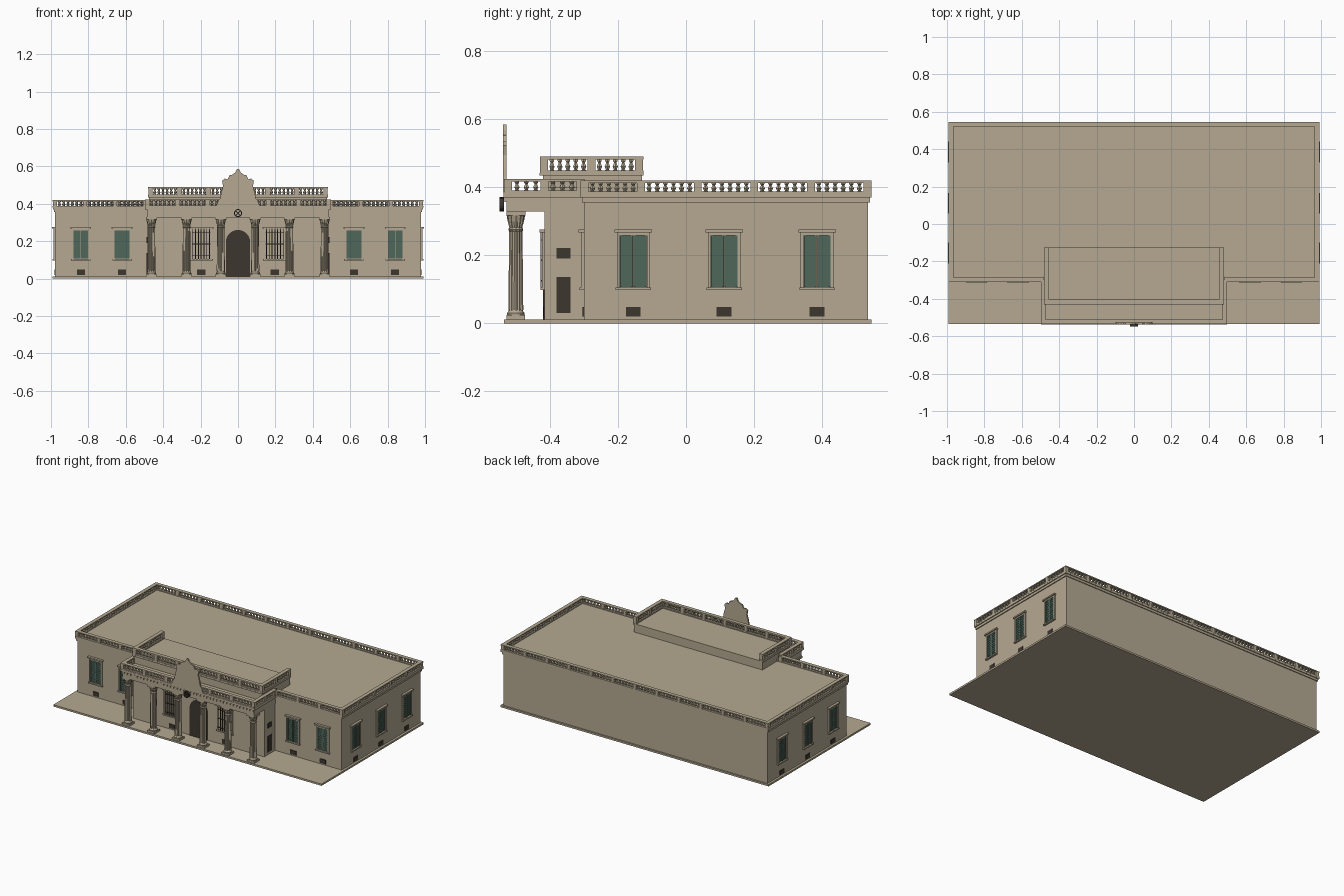
import bpy, bmesh, math
from mathutils import Matrix, Vector

old = bpy.data.objects.get("Cube")
if old:
    bpy.data.objects.remove(old)


def material(name, rgb):
    m = bpy.data.materials.new(name)
    m.use_nodes = True
    m.diffuse_color = (*rgb, 1)
    m.node_tree.nodes["Principled BSDF"].inputs["Base Color"].default_value = (*rgb, 1)
    return m


STONE = material("tan stone", (0.46, 0.395, 0.285))
GREEN = material("shutter green", (0.08, 0.135, 0.105))
DARK = material("dark brown", (0.048, 0.037, 0.029))
I = Matrix.Identity(4)


def finish(name, bm, mat):
    bmesh.ops.recalc_face_normals(bm, faces=bm.faces)
    mesh = bpy.data.meshes.new(name)
    bm.to_mesh(mesh)
    bm.free()
    mesh.materials.append(mat)
    ob = bpy.data.objects.new(name, mesh)
    bpy.context.scene.collection.objects.link(ob)
    return ob


def box(bm, x0, x1, y0, y1, z0, z1, frame=I):
    c = Vector((x0 + x1, y0 + y1, z0 + z1)) / 2
    s = Matrix.Diagonal((x1 - x0, y1 - y0, z1 - z0, 1))
    bmesh.ops.create_cube(bm, size=1, matrix=frame @ Matrix.Translation(c) @ s)


def lathe(bm, x, y, profile, sides, flute=1.0):
    rings = []
    for r, z, fluted in profile:
        ring = []
        for i in range(sides):
            a = math.tau * i / sides
            k = r * (flute if fluted and i % 2 else 1)
            ring.append(bm.verts.new((x + k * math.cos(a), y + k * math.sin(a), z)))
        rings.append(ring)
    for lo, hi in zip(rings, rings[1:]):
        for i in range(sides):
            j = (i + 1) % sides
            bm.faces.new((lo[i], lo[j], hi[j], hi[i]))
    bm.faces.new(rings[0][::-1])
    bm.faces.new(rings[-1])


def prism(bm, outline, y0, y1):
    front = [bm.verts.new((x, y0, z)) for x, z in outline]
    back = [bm.verts.new((x, y1, z)) for x, z in outline]
    bm.faces.new(front)
    bm.faces.new(back[::-1])
    for i in range(len(front)):
        j = (i + 1) % len(front)
        bm.faces.new((front[i], back[i], back[j], front[j]))


# Ground slab
bm = bmesh.new()
box(bm, -0.993, 0.993, -0.535, 0.545, 0, 0.012)
finish("ground_slab", bm, STONE)

# Main block with stepped cornice
bm = bmesh.new()
box(bm, -0.978, 0.978, -0.3, 0.535, 0.01, 0.36)
box(bm, -0.984, 0.984, -0.305, 0.54, 0.355, 0.37)
box(bm, -0.99, 0.99, -0.31, 0.545, 0.37, 0.383)
finish("main_block", bm, STONE)

# Central block and raised roof
bm = bmesh.new()
box(bm, -0.485, 0.485, -0.415, -0.28, 0.01, 0.4)
box(bm, -0.475, 0.475, -0.42, -0.13, 0.37, 0.436)
box(bm, -0.48, 0.48, -0.43, -0.125, 0.434, 0.442)
finish("central_block", bm, STONE)

# Porch entablature with dentils and column blocks
COLUMN_X = [s * x for x in (0.092, 0.275, 0.463) for s in (-1, 1)]
bm = bmesh.new()
box(bm, -0.487, 0.487, -0.528, -0.3, 0.328, 0.372)
box(bm, -0.497, 0.497, -0.536, -0.3, 0.37, 0.385)
for i in range(40):
    x = -0.478 + i * 0.956 / 39
    box(bm, x - 0.006, x + 0.006, -0.533, -0.52, 0.356, 0.371)
for x in COLUMN_X:
    box(bm, x - 0.03, x + 0.03, -0.528, -0.472, 0.317, 0.33)
finish("porch_entablature", bm, STONE)

# Fluted columns
COLUMN = [(0.025, 0.024, 0), (0.026, 0.03, 0), (0.021, 0.036, 0), (0.022, 0.04, 1),
          (0.0195, 0.27, 1), (0.022, 0.276, 0), (0.019, 0.282, 1), (0.024, 0.3, 1), (0.027, 0.317, 0)]
bm = bmesh.new()
for x in COLUMN_X:
    box(bm, x - 0.027, x + 0.027, -0.527, -0.473, 0.01, 0.024)
    lathe(bm, x, -0.5, COLUMN, 24, 0.84)
finish("porch_columns", bm, STONE)

# Balustrades: rails, piers and turned balusters
BALUSTER = [(0.008, 0), (0.005, 0.12), (0.009, 0.35), (0.004, 0.72), (0.0075, 0.88), (0.0075, 1)]


def balustrade(name, runs, z0, z1, half=0.0125):
    bm = bmesh.new()
    rail = (z1 - z0) * 0.18
    for a, b, bays in runs:
        a, b = Vector(a), Vector(b)
        length = (b - a).length
        d = (b - a) / length
        frame = Matrix.Translation((a.x, a.y, 0)) @ Matrix.Rotation(math.atan2(d.y, d.x), 4, "Z")
        box(bm, -half, length + half, -half, half, z0, z0 + rail, frame)
        box(bm, -half, length + half, -half, half, z1 - rail, z1, frame)
        pitch = length / bays
        for i in range(bays + 1):
            box(bm, i * pitch - 0.0115, i * pitch + 0.0115, -half * 0.9, half * 0.9, z0, z1, frame)
        bay = pitch - 0.023
        count = max(2, round(bay / 0.024))
        for i in range(bays):
            for k in range(count):
                p = a + d * (i * pitch + 0.0115 + bay * (k + 0.5) / count)
                height = z1 - z0 - 2 * rail
                lathe(bm, p.x, p.y, [(r, z0 + rail + t * height, 0) for r, t in BALUSTER], 6)
    finish(name, bm, STONE)


runs = [((-0.978, 0.533), (0.978, 0.533), 12)]
for s in (-1, 1):
    runs += [((s * 0.978, -0.298), (s * 0.978, 0.533), 5), ((s * 0.978, -0.298), (s * 0.497, -0.298), 3)]
balustrade("main_balustrade", runs, 0.38, 0.42)
runs = [((-0.485, -0.522), (0.485, -0.522), 6)]
runs += [((s * 0.485, -0.522), (s * 0.485, -0.31), 2) for s in (-1, 1)]
balustrade("porch_balustrade", runs, 0.383, 0.424)
runs = [((-0.468, -0.417), (0.468, -0.417), 6)]
runs += [((s * 0.468, -0.417), (s * 0.468, -0.138), 2) for s in (-1, 1)]
balustrade("upper_balustrade", runs, 0.44, 0.49)

# Curved front gable
half = [(0.006, 0.585), (0.014, 0.568), (0.03, 0.556), (0.046, 0.552), (0.056, 0.53), (0.07, 0.535),
        (0.085, 0.523), (0.08, 0.495), (0.09, 0.46), (0.095, 0.43), (0.108, 0.41), (0.118, 0.384)]
bm = bmesh.new()
prism(bm, half + [(-x, z) for x, z in reversed(half)], -0.537, -0.527)
finish("front_gable", bm, STONE)

# Round medallion
bm = bmesh.new()
for k in range(16):
    turn = Matrix.Translation((0, -0.54, 0.35)) @ Matrix.Rotation(math.tau * k / 16, 4, "Y")
    box(bm, -0.0045, 0.0045, -0.008, 0.006, 0.016, 0.021, turn)
    if k % 4 == 2:
        box(bm, -0.002, 0.002, -0.005, 0.006, 0, 0.017, turn)
finish("medallion", bm, DARK)


# Wall openings, each facing -y in its own frame
def wall_frame(x, y, degrees=0):
    return Matrix.Translation((x, y, 0)) @ Matrix.Rotation(math.radians(degrees), 4, "Z")


windows = [wall_frame(s * x, -0.3) for x in (0.62, 0.84) for s in (-1, 1)]
windows += [wall_frame(s * 0.978, y, s * 90) for y in (-0.155, 0.112, 0.385) for s in (-1, 1)]
grilles = [wall_frame(s * 0.197, -0.415) for s in (-1, 1)]
trim, shutters, vents, bars = (bmesh.new() for _ in range(4))
for f in windows + grilles:
    w = 0.04 if f in windows else 0.05
    for s in (-1, 1):
        x0, x1 = sorted((s * w, s * (w + 0.008)))
        box(trim, x0, x1, -0.008, 0.002, 0.105, 0.266, f)
    box(trim, -w - 0.008, w + 0.008, -0.008, 0.002, 0.258, 0.268, f)
    box(trim, -w - 0.015, w + 0.015, -0.016, 0.002, 0.267, 0.276, f)
    box(trim, -w - 0.012, w + 0.012, -0.013, 0.002, 0.098, 0.106, f)
    box(vents, -0.022, 0.022, -0.004, 0.002, 0.02, 0.048, f)

# Louvred shutters in pairs
for f in windows:
    for s in (-1, 1):
        x0, x1 = sorted((s * 0.001, s * 0.039))
        box(shutters, x0, x1, -0.002, 0.001, 0.107, 0.258, f)
        for e in (x0, x1 - 0.005):
            box(shutters, e, e + 0.005, -0.006, 0, 0.107, 0.258, f)
        for i in range(12):
            z = 0.108 + i * 0.0127
            box(shutters, x0, x1, -0.0045, 0, z, z + 0.008, f)

# Iron window grilles
for f in grilles:
    for i in range(7):
        x = -0.045 + i * 0.015
        box(bars, x - 0.0022, x + 0.0022, -0.013, -0.009, 0.106, 0.267, f)
    for z in (0.125, 0.185, 0.245):
        box(bars, -0.05, 0.05, -0.012, -0.008, z - 0.002, z + 0.002, f)

# Side doors and hatches of the central block
for s in (-1, 1):
    f = wall_frame(s * 0.485, -0.36, s * 90)
    box(vents, -0.02, 0.02, -0.004, 0.002, 0.03, 0.136, f)
    box(vents, -0.02, 0.02, -0.004, 0.002, 0.19, 0.222, f)
finish("window_trim", trim, STONE)
finish("shutters", shutters, GREEN)
finish("vents_and_side_doors", vents, DARK)
finish("window_grilles", bars, DARK)

# Arched entrance door
arc = [(0.065 * math.cos(math.pi * i / 16), 0.195 + 0.065 * math.sin(math.pi * i / 16)) for i in range(17)]
bm = bmesh.new()
prism(bm, [(0.065, 0.012)] + arc + [(-0.065, 0.012)], -0.42, -0.41)
finish("entrance_door", bm, DARK)
